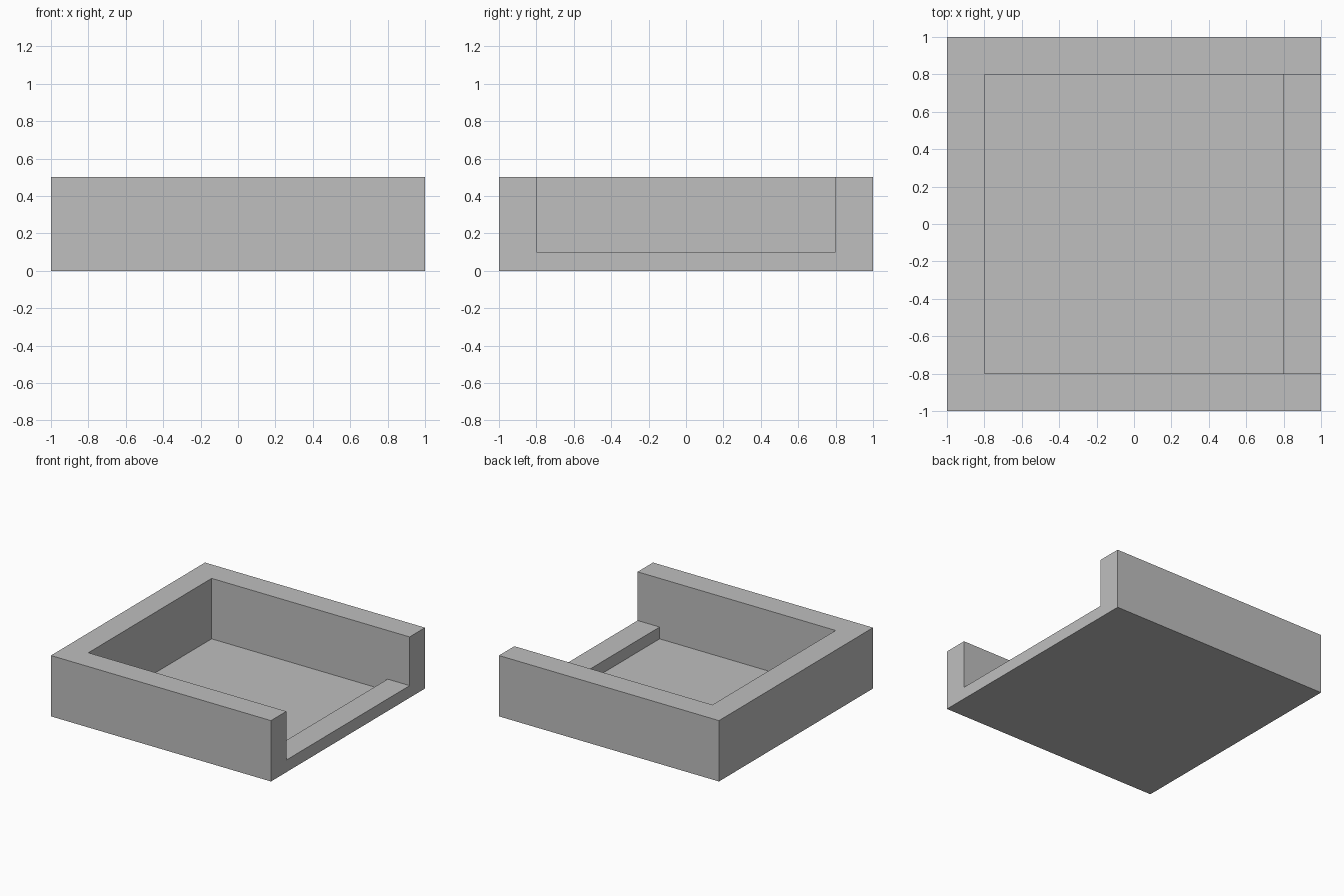
import bpy
import bmesh

default = bpy.data.objects.get("Cube")
if default:
    bpy.data.objects.remove(default, do_unlink=True)

HALF = 1.0      # half the outer width
INNER = 0.8     # half the inner width
HEIGHT = 0.5    # wall top
SILL = 0.1      # top of the low edge on the open side
FLOOR = 0.003   # very thin base sheet
OVER = 0.2      # how far the cutter reaches past the tray

grey = bpy.data.materials.new("plain_grey")
grey.use_nodes = True
grey.diffuse_color = (0.52, 0.52, 0.52, 1)
grey.node_tree.nodes["Principled BSDF"].inputs["Base Color"].default_value = grey.diffuse_color


def extrude_profile(name, profile, half_depth):
    """Extrude an x-z outline along y, centred on y = 0."""
    bm = bmesh.new()
    face = bm.faces.new([bm.verts.new((x, -half_depth, z)) for x, z in profile])
    result = bmesh.ops.extrude_face_region(bm, geom=[face])
    moved = [v for v in result["geom"] if isinstance(v, bmesh.types.BMVert)]
    bmesh.ops.translate(bm, verts=moved, vec=(0, 2 * half_depth, 0))
    bmesh.ops.recalc_face_normals(bm, faces=bm.faces)
    mesh = bpy.data.meshes.new(name)
    bm.to_mesh(mesh)
    bm.free()
    mesh.materials.append(grey)
    obj = bpy.data.objects.new(name, mesh)
    bpy.context.collection.objects.link(obj)
    return obj


# Solid outer block
tray = extrude_profile(
    "open_sided_tray",
    [(-HALF, 0), (HALF, 0), (HALF, HEIGHT), (-HALF, HEIGHT)],
    HALF)

# Stepped cutter: the deep well plus the opening above the low sill
cutter = extrude_profile(
    "well_cutter",
    [(-INNER, FLOOR), (INNER, FLOOR), (INNER, SILL), (HALF + OVER, SILL),
     (HALF + OVER, HEIGHT + OVER), (-INNER, HEIGHT + OVER)],
    INNER)
cutter.hide_render = True

# Carve the block, then drop the cutter
cut = tray.modifiers.new("carve_well", 'BOOLEAN')
cut.operation = 'DIFFERENCE'
cut.solver = 'EXACT'
cut.object = cutter
bpy.context.view_layer.objects.active = tray
bpy.ops.object.modifier_apply(modifier=cut.name)
bpy.data.objects.remove(cutter, do_unlink=True)
